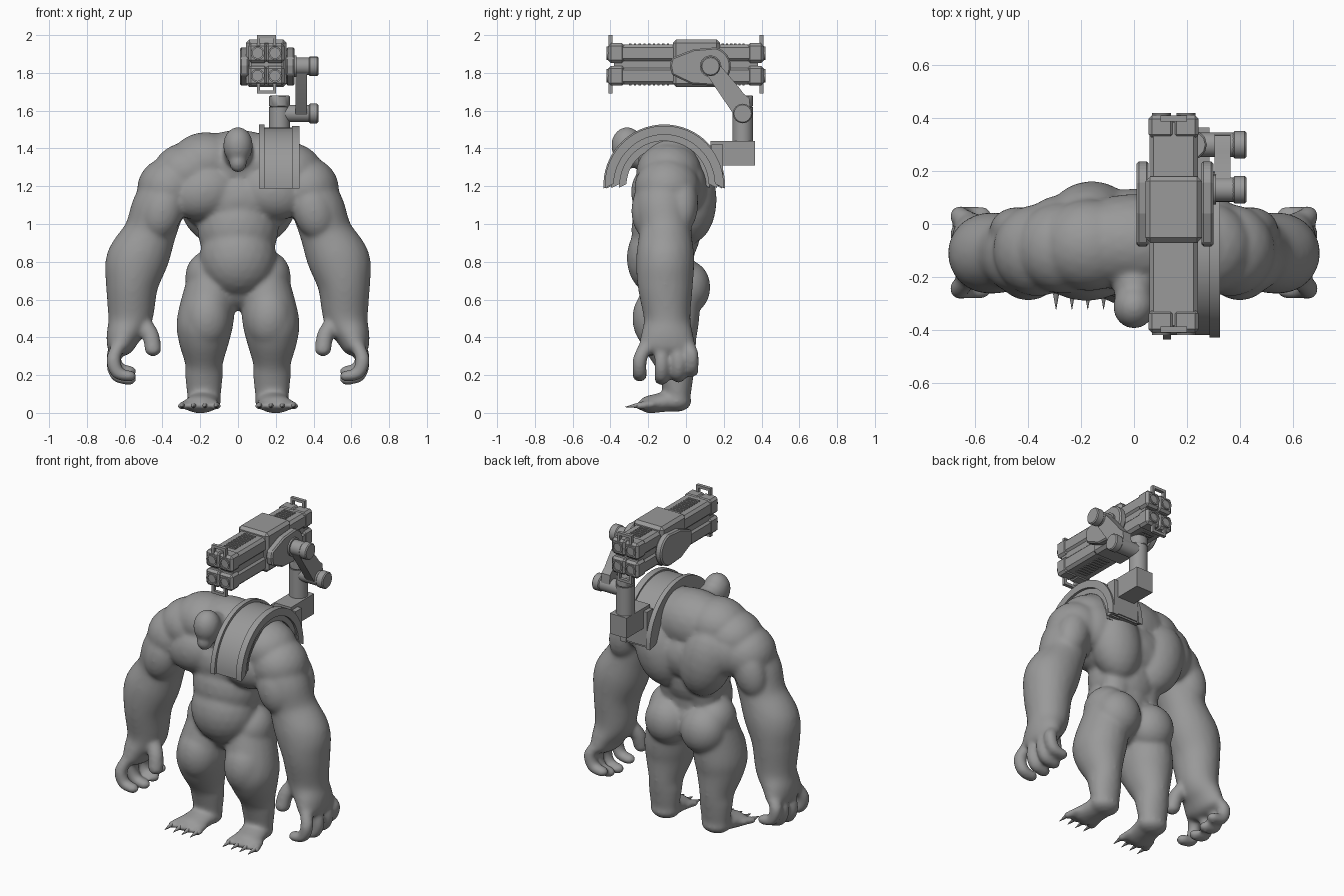
import bpy, bmesh, math
from mathutils import Vector, Matrix

old = bpy.data.objects.get("Cube")
if old:
    bpy.data.objects.remove(old)

grey = bpy.data.materials.new("plain grey")
grey.use_nodes = True
COLOUR = (0.32, 0.32, 0.32, 1)
grey.diffuse_color = COLOUR
grey.node_tree.nodes["Principled BSDF"].inputs["Base Color"].default_value = COLOUR


def finish(name, bm, bevel=0.0, smooth=None):
    bmesh.ops.recalc_face_normals(bm, faces=bm.faces)
    mesh = bpy.data.meshes.new(name)
    bm.to_mesh(mesh)
    bm.free()
    mesh.materials.append(grey)
    ob = bpy.data.objects.new(name, mesh)
    bpy.context.collection.objects.link(ob)
    if bevel:
        mod = ob.modifiers.new("Bevel", "BEVEL")
        mod.width = bevel
        mod.segments = 1
    if smooth:
        bpy.ops.object.select_all(action="DESELECT")
        ob.select_set(True)
        bpy.context.view_layer.objects.active = ob
        bpy.ops.object.shade_smooth_by_angle(angle=math.radians(smooth))
    return ob


def box(name, x, y, z, bevel=0.0):
    """Box given by its (low, high) limits on each axis."""
    bm = bmesh.new()
    bmesh.ops.create_cube(bm, size=1)
    for v in bm.verts:
        v.co = [lim[0] if c < 0 else lim[1] for c, lim in zip(v.co, (x, y, z))]
    return finish(name, bm, bevel)


def prism(name, outline, x0, x1, bevel=0.0, smooth=None):
    """Outline in the y-z plane, extruded along x."""
    bm = bmesh.new()
    face = bm.faces.new([bm.verts.new((x0, y, z)) for y, z in outline])
    new = bmesh.ops.extrude_face_region(bm, geom=[face])["geom"]
    for v in new:
        if isinstance(v, bmesh.types.BMVert):
            v.co.x = x1
    return finish(name, bm, bevel, smooth)


def arc(cy, cz, r, a0, a1, n=32):
    angles = [math.radians(a0 + (a1 - a0) * i / n) for i in range(n + 1)]
    return [(cy + r * math.cos(a), cz + r * math.sin(a)) for a in angles]


def cylinder(name, start, end, r, sides=24, bevel=0.0):
    bm = bmesh.new()
    a, b = Vector(start), Vector(end)
    turn = (b - a).to_track_quat("Z", "Y").to_matrix().to_4x4()
    bmesh.ops.create_cone(bm, cap_ends=True, segments=sides, radius1=r, radius2=r,
                          depth=(b - a).length,
                          matrix=Matrix.Translation((a + b) / 2) @ turn)
    return finish(name, bm, bevel, 35)


# ---- Body: overlapping muscles fused into one smooth skin ----
body = bmesh.new()


def blob(x, y, z, rx, ry, rz, tilt=0.0):
    """Ellipsoid, mirrored across x when it is off centre."""
    for s in ((1, -1) if x else (1,)):
        m = (Matrix.Translation((s * x, y, z)) @ Matrix.Rotation(s * tilt, 4, "Y")
             @ Matrix.Diagonal((rx, ry, rz, 1)))
        bmesh.ops.create_icosphere(body, subdivisions=3, radius=1, matrix=m)


def limb(points, steps=8):
    """Smooth chain of (x, y, z, rx, ry) sections."""
    pts = [Vector(p) for p in (points[0], *points, points[-1])]
    for a, b, c, d in zip(pts, pts[1:], pts[2:], pts[3:]):
        for i in range(steps + 1):
            t = i / steps
            x, y, z, rx, ry = (b + (c - a) * (t / 2)
                               + (a - b * 2.5 + c * 2 - d / 2) * t ** 2
                               + ((b - c) * 1.5 + (d - a) / 2) * t ** 3)
            blob(x, y, z, rx, ry, min(rx, ry) * 0.8)


def finger(points, r):
    limb([(*p, r, r) for p in points], 6)


# torso
blob(0, -.08, .70, .19, .14, .16)
blob(0, -.135, .82, .205, .18, .21)
blob(0, -.105, .97, .215, .185, .22)
blob(0, -.07, 1.13, .315, .205, .20)
blob(0, -.07, 1.31, .28, .185, .188)
blob(.17, -.08, 1.33, .19, .175, .157)
blob(.27, -.09, 1.275, .18, .175, .157)
blob(.18, -.16, 1.17, .19, .132, .15, .25)
blob(.16, .02, 1.13, .16, .143, .24, .25)
blob(.27, .00, 1.20, .14, .11, .15)
blob(.10, -.04, .92, .10, .085, .20)
# head and jaw
blob(0, -.312, 1.415, .08, .085, .10)
blob(0, -.335, 1.325, .048, .05, .055)
blob(0, -.24, 1.38, .078, .10, .09)
# hips, glutes and shoulders
blob(.155, -.07, .72, .125, .14, .14)
blob(.125, 0, .665, .142, .13, .148)
blob(.365, -.10, 1.19, .17, .175, .165, .3)
# arms
limb([(.37, -.11, 1.18, .15, .155), (.42, -.12, 1.09, .145, .15),
      (.465, -.11, .96, .142, .14), (.53, -.11, .82, .168, .155),
      (.56, -.11, .68, .14, .148), (.57, -.10, .5, .118, .125),
      (.605, -.10, .41, .092, .14), (.62, -.10, .36, .075, .15)])
blob(.40, -.19, 1.07, .11, .10, .16, -.3)
blob(.44, -.02, 1.11, .10, .085, .16, -.3)
finger([(.52, -.13, .50), (.465, -.17, .42), (.45, -.19, .335)], .046)
for y, tip, drop in ((-.215, -.245, .195), (-.13, -.13, .178),
                     (-.05, -.04, .19), (.015, .03, .22)):
    finger([(.635, y, .35), (.66, tip, drop + .085), (.635, tip, drop + .015),
            (.575, tip, drop)], .039)
# legs and feet
limb([(.14, -.07, .70, .132, .15), (.172, -.10, .5, .152, .172),
      (.18, -.095, .40, .138, .152), (.18, -.06, .27, .102, .11),
      (.18, -.05, .19, .10, .09), (.18, -.045, .09, .09, .07)])
blob(.165, -.15, .50, .13, .135, .17)
blob(.18, -.05, .06, .092, .08, .055)
limb([(.18, -.07, .065, .085, .07), (.20, -.19, .045, .092, .06)])
for i in range(4):
    x = .125 + .05 * i
    finger([(x, -.18, .045), (x + .01 * (i - 1), -.245, .037)], .028)

skin = finish("body", body)
remesh = skin.modifiers.new("Fuse", "REMESH")
remesh.mode = "VOXEL"
remesh.voxel_size = .01
remesh.use_smooth_shade = True
soft = skin.modifiers.new("Soften", "SMOOTH")
soft.factor = .5
soft.iterations = 20

# toe claws
for side in (1, -1):
    for i in range(4):
        bm = bmesh.new()
        x = side * (.125 + .05 * i + .01 * (i - 1))
        bmesh.ops.create_cone(bm, segments=10, radius1=.016, radius2=.001, depth=.08,
                              matrix=Matrix.Translation((x, -.283, .036))
                              @ Matrix.Rotation(math.radians(97), 4, "X"))
        finish("toe_claw", bm, smooth=40)

# ---- Shoulder armour: concentric arched bands ----
CY, CZ = -.115, 1.205
for name, x0, x1, r0, r1 in (
        ("armour_inner_rim", .11, .14, .24, .322),
        ("armour_plate", .13, .30, .25, .305),
        ("armour_outer_rim", .285, .325, .268, .315),
        ("armour_middle_step", .25, .31, .235, .28),
        ("armour_inner_step", .24, .295, .20, .24)):
    prism(name, arc(CY, CZ, r1, -3, 183) + arc(CY, CZ, r0, 178, 2), x0, x1, smooth=30)
box("armour_rear_plate", (.14, .315), (.135, .197), (1.20, 1.42))

# ---- Mount behind the shoulder ----
box("mount_base", (.165, .285), (.13, .365), (1.31, 1.44))
cylinder("mount_post", (.22, .30, 1.43), (.22, .30, 1.62), .055)
cylinder("mount_post_cap", (.22, .30, 1.62), (.22, .30, 1.68), .056, 12, .006)
low, high = (.30, 1.585), (.13, 1.835)
for name, (y, z), x0 in (("lower_pivot", low, .20), ("upper_pivot", high, .29)):
    cylinder(name, (x0, y, z), (.40, y, z), .046)
    cylinder(name + "_cap", (.375, y, z), (.425, y, z), .052, 16, .006)
slope = math.degrees(math.atan2(high[1] - low[1], high[0] - low[0]))
bend = [(.305, 1.69), (.275, 1.73)]
prism("link_arm", arc(*low, .042, slope + 90, slope + 240, 12) + [(.335, 1.665)] + bend
      + arc(*high, .042, slope - 75, slope + 90, 12), .305, .365, smooth=30)

# ---- Four-barrel launcher ----
GX, GZ = .15, 1.845
box("launcher_core", (GX - .08, GX + .08), (-.38, .38), (GZ - .08, GZ + .08))
box("launcher_sleeve", (GX - .107, GX + .107), (-.07, .18), (GZ - .12, GZ + .132), .018)
for sz in (1, -1):
    z = GZ + sz * .06
    box("barrel_deck", (GX - .092, GX + .092), (-.40, .40), (z - .046, z + .046), .016)
    for sx in (1, -1):
        x = GX + sx * .046
        for end in (1, -1):
            y0, y1 = sorted((end * .325, end * .412))
            box("barrel_end", (x - .049, x + .049), (y0, y1), (z - .052, z + .052), .014)
            bm = bmesh.new()
            rings = [[bm.verts.new((x + r * math.cos(i * math.pi / 12), end * y,
                                    z + r * math.sin(i * math.pi / 12)))
                      for i in range(24)]
                     for r, y in ((.036, .41), (.036, .42), (.027, .42), (.027, .41))]
            for a, b in zip(rings, rings[1:]):
                for i in range(24):
                    j = (i + 1) % 24
                    bm.faces.new((a[i], a[j], b[j], b[i]))
            finish("muzzle_ring", bm, smooth=30)

# cooling ribs, carrying loops and side plates
for sz in (1, -1):
    z = GZ + sz * .105
    for first, step, count in ((-.095, -.025, 9), (.195, .022, 6)):
        for i in range(count):
            y = first + i * step
            box("cooling_rib", (GX - .04, GX + .04), (y - .006, y + .006),
                (z - .006, z + .006))
    for end in (1, -1):
        ya, yb = sorted((end * .388, end * .41))
        za, zb = sorted((GZ + sz * .09, GZ + sz * .155))
        for sx in (1, -1):
            x = GX + sx * .042
            box("loop_leg", (x - .008, x + .008), (ya, yb), (za, zb))
        zc, zd = sorted((GZ + sz * .138, GZ + sz * .155))
        box("loop_bar", (GX - .05, GX + .05), (ya, yb), (zc, zd))

teardrop = (arc(.135, 1.835, .102, -95, 78, 20)
            + [(.04, 1.925), (-.075, 1.88), (-.085, 1.84), (-.075, 1.79), (.03, 1.74)])
for name, x0, x1 in (("left_side_plate", .255, .30), ("right_side_plate", .01, .055)):
    prism(name, teardrop, x0, x1, .008)
cylinder("side_hub", (.29, .13, 1.835), (.31, .13, 1.835), .057)
